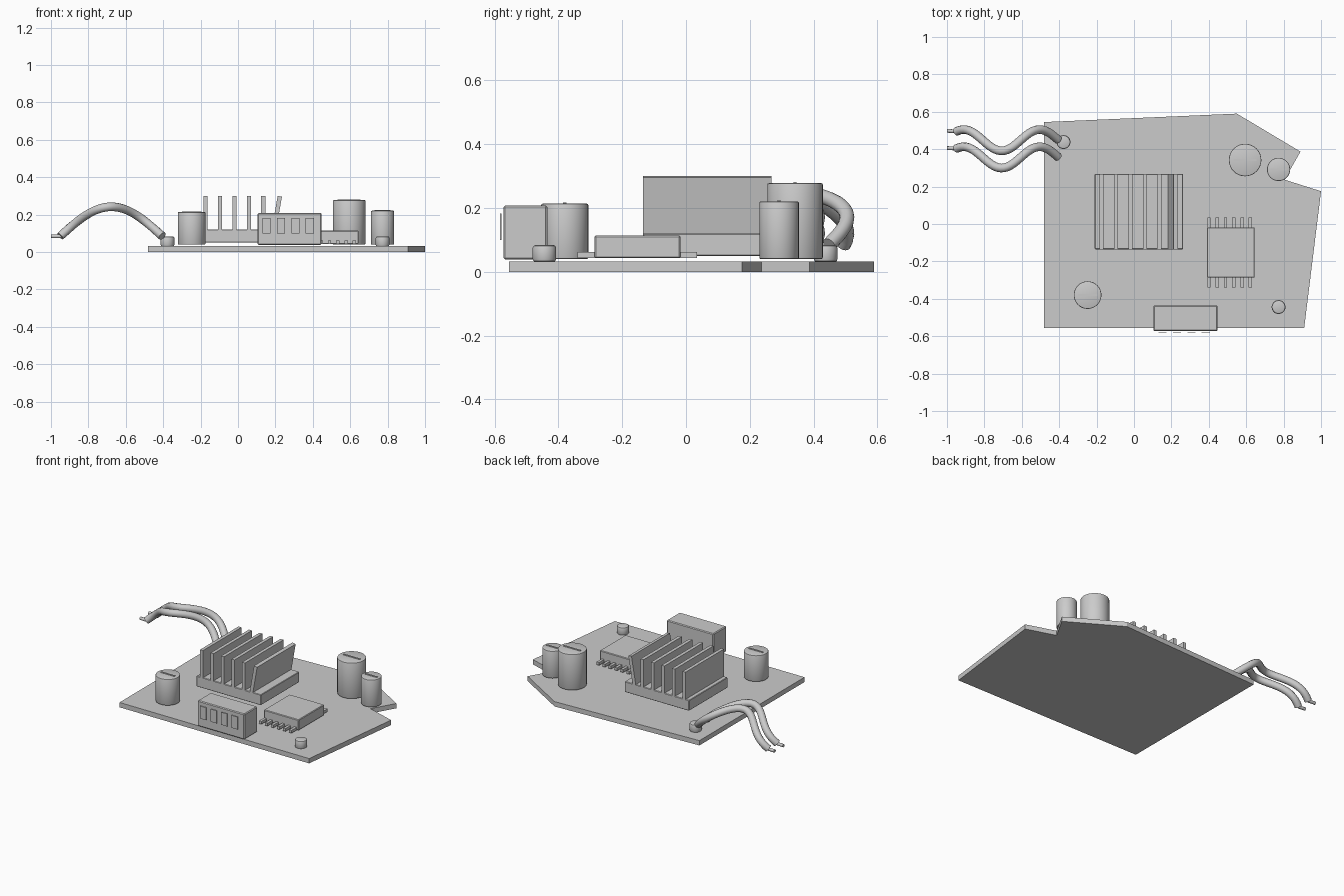
import bpy, bmesh, math
from mathutils import Vector

if "Cube" in bpy.data.objects:
    bpy.data.objects.remove(bpy.data.objects["Cube"], do_unlink=True)

grey = bpy.data.materials.new("plain grey")
grey.use_nodes = True
grey.diffuse_color = (0.6, 0.6, 0.6, 1)
grey.node_tree.nodes["Principled BSDF"].inputs["Base Color"].default_value = (0.6, 0.6, 0.6, 1)


def finish(name, bm, smooth=False):
    bmesh.ops.recalc_face_normals(bm, faces=bm.faces)
    mesh = bpy.data.meshes.new(name)
    bm.to_mesh(mesh)
    bm.free()
    mesh.materials.append(grey)
    obj = bpy.data.objects.new(name, mesh)
    bpy.context.collection.objects.link(obj)
    if smooth:
        bpy.ops.object.select_all(action='DESELECT')
        obj.select_set(True)
        bpy.context.view_layer.objects.active = obj
        bpy.ops.object.shade_smooth_by_angle(angle=math.radians(40))
    return obj


def prism(name, points, direction):
    """Extrude a closed outline along a direction."""
    bm = bmesh.new()
    face = bm.faces.new([bm.verts.new(p) for p in points])
    geom = bmesh.ops.extrude_face_region(bm, geom=[face])["geom"]
    moved = [g for g in geom if isinstance(g, bmesh.types.BMVert)]
    bmesh.ops.translate(bm, verts=moved, vec=direction)
    return finish(name, bm)


def box(name, low, high, bevel=0.0):
    low, high = Vector(low), Vector(high)
    bm = bmesh.new()
    bmesh.ops.create_cube(bm, size=1)
    bmesh.ops.scale(bm, verts=bm.verts, vec=high - low)
    bmesh.ops.translate(bm, verts=bm.verts, vec=(low + high) / 2)
    if bevel:
        bmesh.ops.bevel(bm, geom=bm.edges[:], offset=bevel, segments=1, affect='EDGES')
    return finish(name, bm)


def can(name, x, y, radius, bottom, top, bevel):
    """Upright cylinder with softened rims."""
    bm = bmesh.new()
    bmesh.ops.create_cone(bm, cap_ends=True, segments=32, radius1=radius,
                          radius2=radius, depth=top - bottom)
    bmesh.ops.translate(bm, verts=bm.verts, vec=(x, y, (top + bottom) / 2))
    rims = [e for e in bm.edges if abs(e.verts[0].co.z - e.verts[1].co.z) < 0.001]
    bmesh.ops.bevel(bm, geom=rims, offset=bevel, segments=2, profile=0.5, affect='EDGES')
    return finish(name, bm, True)


def tube(name, points, radius, sides=12):
    """Round tube swept along a path."""
    bm = bmesh.new()
    rings = []
    for i, p in enumerate(points):
        tangent = points[min(i + 1, len(points) - 1)] - points[max(i - 1, 0)]
        side = tangent.cross(Vector((0, 0, 1))).normalized()
        up = side.cross(tangent).normalized()
        angles = [2 * math.pi * k / sides for k in range(sides)]
        rings.append([bm.verts.new(p + radius * (math.cos(a) * side + math.sin(a) * up))
                      for a in angles])
    for a, b in zip(rings, rings[1:]):
        for k in range(sides):
            n = (k + 1) % sides
            bm.faces.new((a[k], a[n], b[n], b[k]))
    bm.faces.new(rings[0])
    bm.faces.new(rings[-1])
    return finish(name, bm, True)


# Broken circuit board
outline = [(-0.48, -0.555), (0.91, -0.555), (1.0, 0.175), (0.805, 0.237),
           (0.89, 0.387), (0.55, 0.59), (-0.48, 0.545)]
prism("board", [(x, y, 0) for x, y in outline], (0, 0, 0.032))

# Heat sink with upright fins and one bent fin
box("heat_sink_base", (-0.21, -0.135, 0.05), (0.262, 0.268, 0.12), 0.003)
for i in range(5):
    x = -0.173 + i * 0.077
    box(f"heat_sink_fin_{i + 1}", (x - 0.011, -0.135, 0.115), (x + 0.011, 0.268, 0.3))
prism("bent_fin", [(0.18, -0.135, 0.115), (0.203, -0.135, 0.115),
                   (0.235, -0.135, 0.296), (0.212, -0.135, 0.3)], (0, 0.403, 0))

# Terminal block with front openings
box("terminal_block", (0.104, -0.572, 0.039), (0.447, -0.435, 0.208), 0.005)
for i in range(4):
    x = 0.153 + i * 0.077
    box(f"terminal_plate_{i + 1}", (x - 0.022, -0.584, 0.1), (x + 0.022, -0.579, 0.183))

# Chip and its two rows of pins
box("chip", (0.39, -0.287, 0.043), (0.645, -0.018, 0.114), 0.004)
for i in range(6):
    x = 0.401 + i * 0.0442
    for row, y in (("front", -0.31), ("back", 0.005)):
        box(f"chip_pin_{row}_{i + 1}", (x - 0.009, y - 0.03, 0.043),
            (x + 0.009, y + 0.03, 0.062))

# Capacitors with a thin ridge on top
for name, x, y, r, top in (("large", 0.594, 0.342, 0.087, 0.278),
                           ("slim", 0.773, 0.292, 0.062, 0.221),
                           ("front", -0.248, -0.38, 0.074, 0.214)):
    can(f"{name}_capacitor", x, y, r, 0.04, top, 0.005)
    box(f"{name}_capacitor_ridge", (x - 0.7 * r, y - 0.005, top - 0.004),
        (x + 0.7 * r, y + 0.005, top + 0.004))

# Small studs
can("back_stud", -0.377, 0.438, 0.037, 0.031, 0.084, 0.009)
can("front_stud", 0.773, -0.444, 0.037, 0.031, 0.084, 0.009)

# Two wavy wires with bare tips
for name, shift in (("back", 0.0), ("front", -0.092)):
    path = []
    for i in range(33):
        t = i / 32
        x = -0.405 - 0.545 * t
        y = 0.448 + shift + 0.057 * math.cos(2 * math.pi * (x + 0.505) / 0.405)
        path.append(Vector((x, y, 0.085 + 0.157 * math.sin(math.pi * t))))
    tube(f"{name}_wire", path, 0.023)
    end = path[-1]
    tube(f"{name}_wire_tip", [Vector((-0.94, end.y, 0.084)),
                              Vector((-1.0, end.y + 0.004, 0.084))], 0.01)
